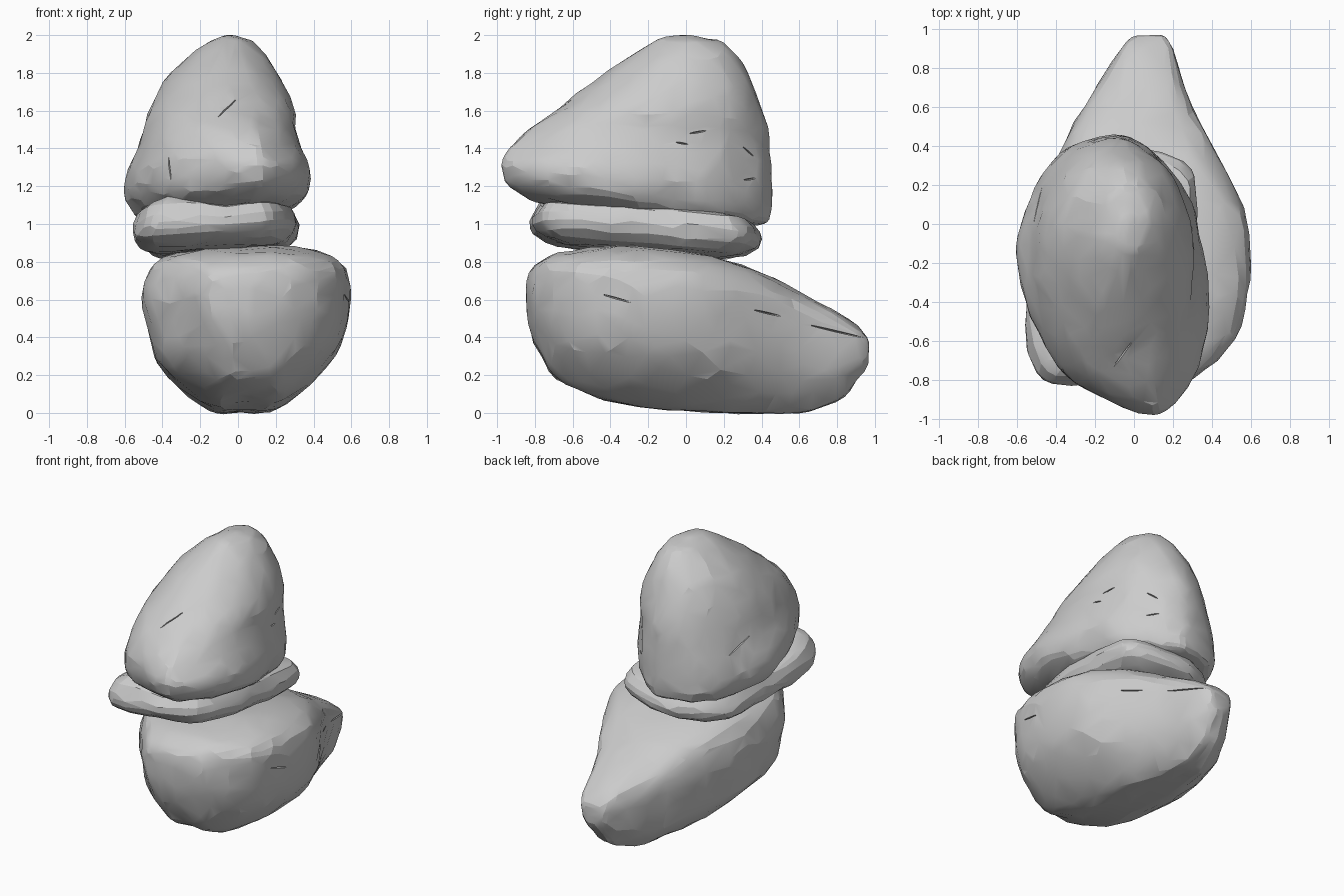
import bpy, bmesh, math
from mathutils import Vector, Matrix, noise

if "Cube" in bpy.data.objects:
    bpy.data.objects.remove(bpy.data.objects["Cube"], do_unlink=True)

stone = bpy.data.materials.new("stone_grey")
stone.use_nodes = True
GREY = (0.6, 0.6, 0.6, 1)
stone.diffuse_color = GREY
stone.node_tree.nodes["Principled BSDF"].inputs["Base Color"].default_value = GREY


def smooth_path(points, steps, closed):
    """Curve running through every control point."""
    pts = [Vector(p) for p in points]
    n = len(pts)
    pick = (lambda i: pts[i % n]) if closed else (lambda i: pts[max(0, min(n - 1, i))])
    out = []
    for i in range(n if closed else n - 1):
        a, b, c, d = (pick(i + k) for k in (-1, 0, 1, 2))
        for s in range(steps):
            t = s / steps
            out.append(b + (c - a) * (t / 2) + (a * 2 - b * 5 + c * 4 - d) * (t * t / 2)
                       + (b * 3 - a - c * 3 + d) * (t ** 3 / 2))
    return out if closed else out + [pts[-1]]


def normalise(outline):
    """Scale an outline to the square from -1 to 1."""
    lo = [min(p[k] for p in outline) for k in (0, 1)]
    hi = [max(p[k] for p in outline) for k in (0, 1)]
    return [[2 * (p[k] - lo[k]) / (hi[k] - lo[k]) - 1 for k in (0, 1)] for p in outline]


def apply_modifier(obj, mod):
    bpy.ops.object.select_all(action="DESELECT")
    obj.select_set(True)
    bpy.context.view_layer.objects.active = obj
    bpy.ops.object.modifier_apply(modifier=mod.name)


def carve(obj, a, b):
    """Cut a thin spindle-shaped crack between two points on the surface."""
    a, b = Vector(a), Vector(b)
    _, spot, normal, _ = obj.closest_point_on_mesh((a + b) / 2)
    along = (b - a) - normal * (b - a).dot(normal)
    length = along.length / 2
    along.normalize()
    turn = Matrix((along, normal.cross(along), normal)).transposed().to_4x4()
    bm = bmesh.new()
    bmesh.ops.create_icosphere(bm, subdivisions=1, radius=1, matrix=(
        Matrix.Translation(spot) @ turn @ Matrix.Diagonal((length, .005, .02, 1))))
    mesh = bpy.data.meshes.new("crack_cutter")
    bm.to_mesh(mesh)
    bm.free()
    mesh.materials.append(stone)
    cutter = bpy.data.objects.new("crack_cutter", mesh)
    cutter.hide_render = True
    bpy.context.collection.objects.link(cutter)
    cut = obj.modifiers.new("crack", "BOOLEAN")
    cut.operation, cut.solver, cut.object = "DIFFERENCE", "EXACT", cutter
    apply_modifier(obj, cut)
    bpy.data.objects.remove(cutter, do_unlink=True)


def make_stone(name, outline, stations, place, cracks=(), seed=0, rounding=lambda at: 0):
    """Loft an outline through stations, roughen and facet it, then carve cracks."""
    section = smooth_path(normalise(outline), 6, True)
    bm = bmesh.new()
    rings = []
    for at, a0, a1, b0, b1 in smooth_path(stations, 6, False):
        loop = [p.lerp(p.normalized(), rounding(at)) for p in section]
        rings.append([bm.verts.new(place(at, (a0 + a1 + u * (a1 - a0)) / 2,
                                         (b0 + b1 + v * (b1 - b0)) / 2)) for u, v in loop])
    n = len(section)
    for r, s in zip(rings, rings[1:]):
        for i in range(n):
            j = (i + 1) % n
            bm.faces.new((r[i], r[j], s[j], s[i]))
    bm.faces.new(rings[0])
    bm.faces.new(rings[-1])
    bmesh.ops.recalc_face_normals(bm, faces=bm.faces)
    bm.normal_update()
    offset = Vector((seed, 0, 0))
    moves = [v.normal * (.009 * noise.noise(v.co * 4 + offset) + .009 * noise.noise(v.co * 9 + offset))
             for v in bm.verts]
    for v, m in zip(bm.verts, moves):
        v.co += m
    mesh = bpy.data.meshes.new(name)
    bm.to_mesh(mesh)
    bm.free()
    mesh.materials.append(stone)
    obj = bpy.data.objects.new(name, mesh)
    bpy.context.collection.objects.link(obj)
    facets = obj.modifiers.new("facets", "DECIMATE")
    facets.ratio = 0.08
    apply_modifier(obj, facets)
    for a, b in cracks:
        carve(obj, a, b)
    bpy.ops.object.shade_smooth_by_angle(angle=math.radians(14))


# Bottom stone: keel-shaped section swept from the blunt front to the narrow back
keel = [(-.36, -.99), (0, -1), (.33, -.99), (.7, -.62), (.93, -.2), (1, .4), (.95, .75),
        (.65, .96), (0, 1), (-.5, .96), (-.87, .8), (-1, .4), (-.95, 0), (-.8, -.55)]
make_stone("bottom_stone", keel, [
    (-.85, -.06, .06, .57, .66), (-.83, -.15, .18, .45, .74), (-.78, -.21, .31, .33, .8),
    (-.7, -.27, .42, .2, .84), (-.58, -.38, .52, .13, .86), (-.42, -.48, .57, .075, .875),
    (-.2, -.505, .59, .04, .88), (.1, -.48, .55, .015, .84), (.4, -.365, .4, .005, .745),
    (.6, -.26, .3, .01, .635), (.8, -.13, .23, .07, .53), (.91, -.06, .19, .18, .46),
    (.955, -.01, .16, .25, .41), (.967, .04, .13, .31, .38)],
    lambda at, a, b: (a, at, b),
    cracks=[((.38, .32, .55), (.31, .5, .51)), ((.26, .62, .47), (.14, .95, .39)),
            ((.58, -.46, .63), (.58, -.27, .58))], seed=3)

# Middle stone: thin tilted slab, raised at its front right corner
slab = [(-.33, -.82), (-.46, -.8), (-.54, -.68), (-.56, -.5), (-.52, -.1), (-.45, .2),
        (-.2, .38), (.1, .37), (.27, .3), (.32, .17), (.31, -.2), (.28, -.5),
        (.18, -.73), (-.05, -.81)]
levels = [(-.12, .4), (-.105, .78), (-.06, .95), (0, 1), (.06, .96), (.1, .85), (.12, .4)]


def place_slab(at, a, b):
    corner = max(0, 1 - math.hypot(a + .36, b + .68) / .3)
    return a, b, .965 + at + .07 * (a + .1) - .08 * (b + .2) + .5 * corner * max(0, at)


make_stone("middle_stone", slab,
           [(h, -.12 - .44 * s, -.12 + .44 * s, -.22 - .6 * s, -.22 + .605 * s) for h, s in levels],
           place_slab, seed=7)

# Top stone: leaning dome whose narrow foot points to the front
foot = [(.05, -.97), (.16, -.96), (.3, -.79), (.37, -.55), (.38, -.33), (.33, -.03), (.28, .15),
        (.17, .3), (.04, .41), (-.1, .46), (-.34, .39), (-.49, .22), (-.57, .03), (-.6, -.15),
        (-.57, -.35), (-.47, -.6), (-.33, -.79), (-.1, -.92)]
make_stone("top_stone", foot, [
    (1.035, -.3, .15, -.5, .22), (1.055, -.5, .28, -.78, .41), (1.12, -.57, .35, -.92, .455),
    (1.2, -.6, .38, -.965, .455), (1.29, -.585, .37, -.965, .455), (1.4, -.54, .33, -.9, .45),
    (1.5, -.51, .31, -.8, .435), (1.6, -.475, .3, -.675, .41), (1.8, -.355, .21, -.415, .335),
    (1.95, -.18, .1, -.2, .21), (1.985, -.11, .03, -.12, .1), (1.997, -.06, -.02, -.06, .02)],
    lambda at, a, b: (a, b, at + (2 - at) * (.06 * (a + .1) - .095 * (b + .2))),
    cracks=[((.32, .02, 1.48), (.31, .13, 1.5)), ((.33, -.05, 1.44), (.33, .03, 1.43)),
            ((.2, .34, 1.42), (.14, .4, 1.36)), ((.2, .34, 1.24), (.13, .41, 1.25)),
            ((.0, -.57, 1.64), (-.13, -.72, 1.48)), ((-.33, -.7, 1.37), (-.34, -.76, 1.22)),
            ((-.45, .2, 1.3), (-.55, 0, 1.42))],
    seed=11, rounding=lambda at: max(0, min(1, (at - 1.25) / .4)))
